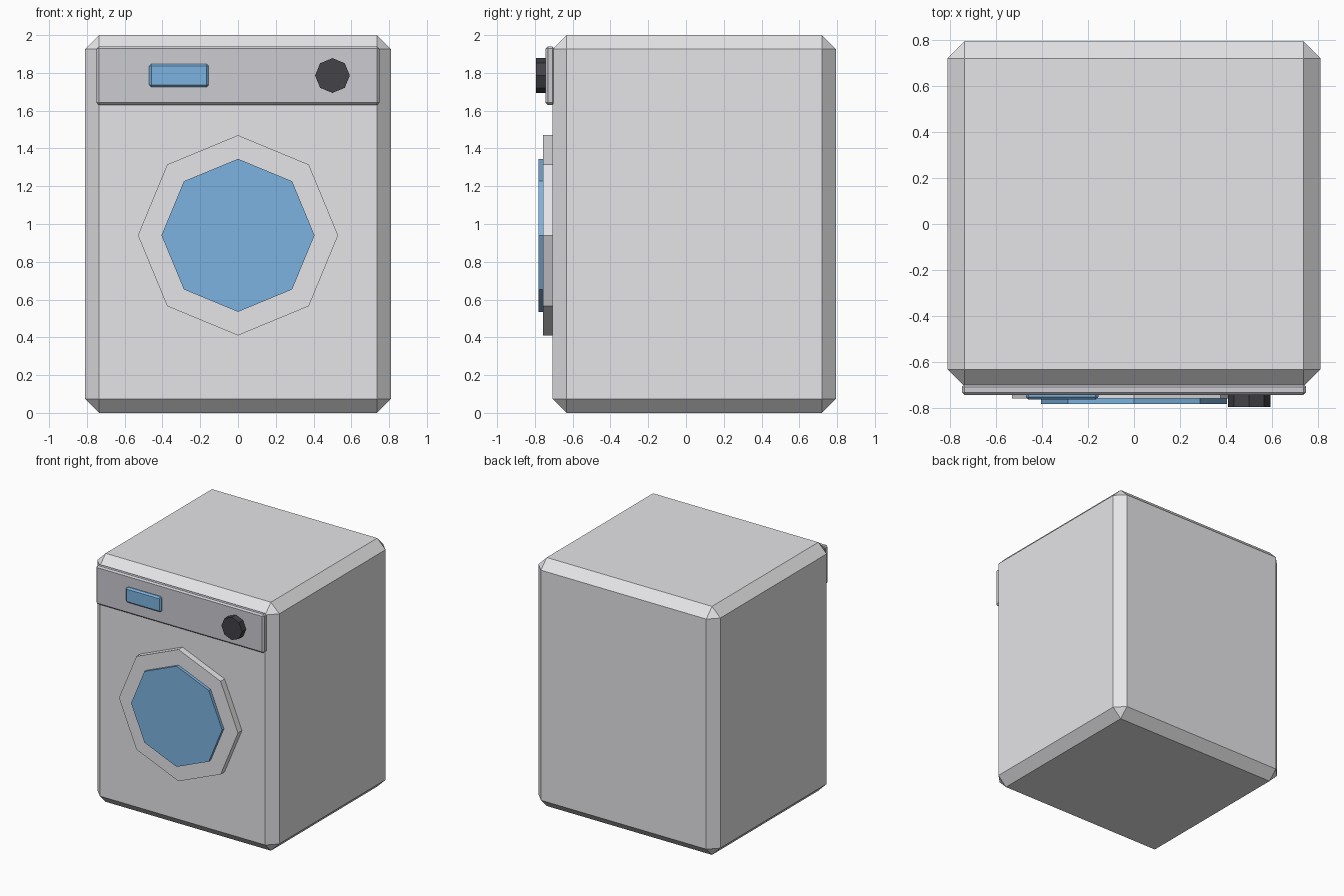
import bpy
import math

cube = bpy.data.objects.get("Cube")
if cube:
    bpy.data.objects.remove(cube, do_unlink=True)


def material(name, rgb):
    mat = bpy.data.materials.new(name)
    mat.use_nodes = True
    mat.diffuse_color = (*rgb, 1)
    mat.node_tree.nodes["Principled BSDF"].inputs["Base Color"].default_value = (*rgb, 1)
    return mat


WHITE = material("enamel_white", (0.80, 0.80, 0.82))
GREY = material("panel_grey", (0.60, 0.60, 0.64))
BLUE = material("glass_blue", (0.20, 0.45, 0.75))
BLACK = material("knob_black", (0.055, 0.055, 0.065))


def box(name, low, high, bevel, mat):
    """Chamfered box between two corners."""
    centre = [(a + b) / 2 for a, b in zip(low, high)]
    bpy.ops.mesh.primitive_cube_add(size=1, location=centre)
    obj = bpy.context.object
    obj.name = name
    obj.scale = [b - a for a, b in zip(low, high)]
    bpy.ops.object.transform_apply(location=False, rotation=False, scale=True)
    mod = obj.modifiers.new("chamfer", "BEVEL")
    mod.width = bevel
    mod.segments = 1
    obj.data.materials.append(mat)
    return obj


def disc(name, x, z, radius, front, back, mat):
    """Eight-sided disc facing the front."""
    bpy.ops.mesh.primitive_cylinder_add(
        vertices=8, radius=radius, depth=back - front,
        location=(x, (front + back) / 2, z), rotation=(math.pi / 2, 0, 0))
    obj = bpy.context.object
    obj.name = name
    obj.data.materials.append(mat)
    return obj


# Cabinet
box("cabinet", (-0.81, -0.706, 0), (0.81, 0.794, 2), 0.074, WHITE)

# Control strip with display and dial
box("control_panel", (-0.748, -0.743, 1.63), (0.748, -0.696, 1.94), 0.012, GREY)
box("display", (-0.47, -0.763, 1.725), (-0.155, -0.72, 1.848), 0.012, BLUE)
disc("dial", 0.5, 1.786, 0.092, -0.794, -0.73, BLACK)

# Round door
disc("door_ring", 0, 0.94, 0.53, -0.757, -0.68, WHITE)
disc("door_glass", 0, 0.94, 0.405, -0.781, -0.72, BLUE)
